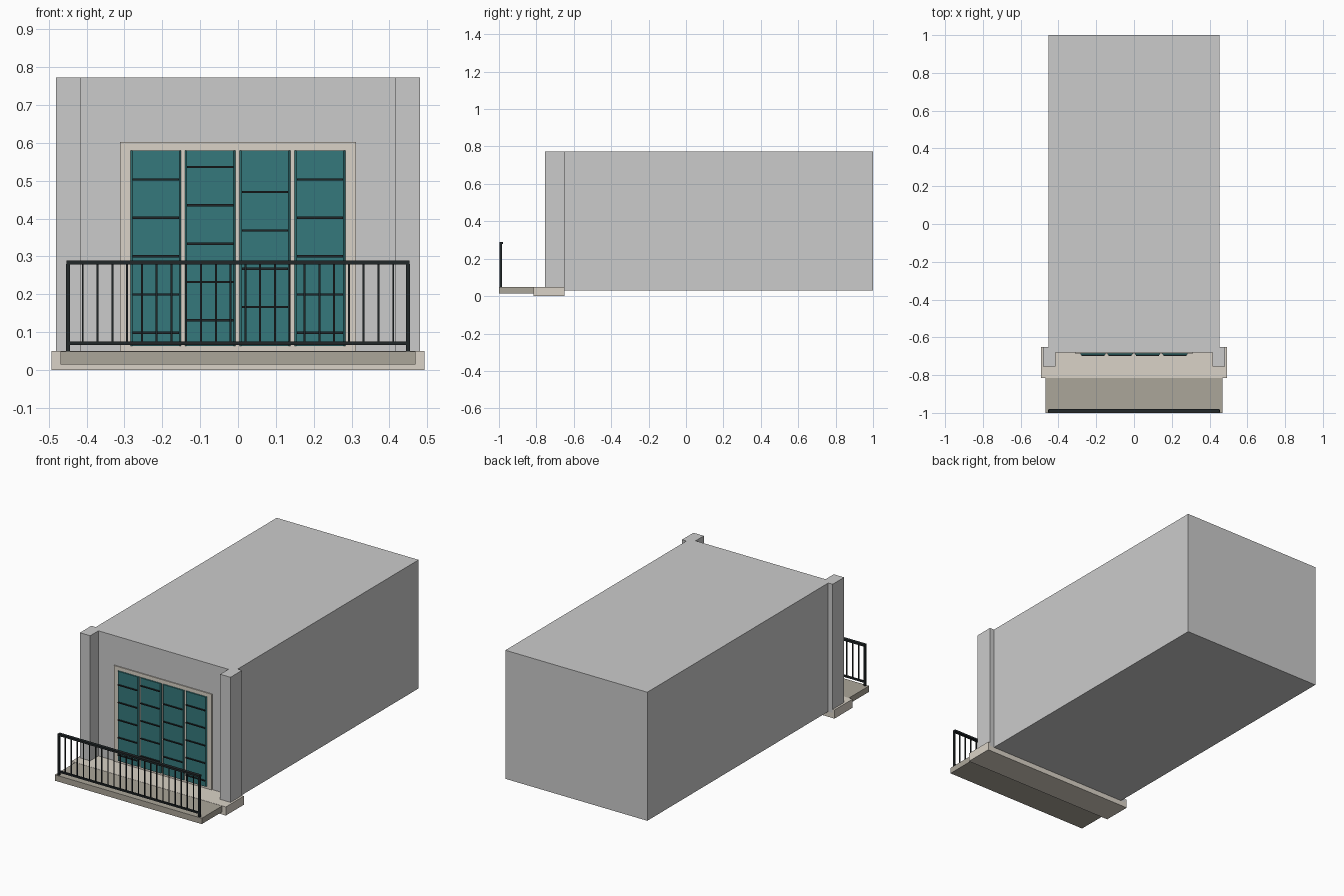
import bpy, bmesh

if "Cube" in bpy.data.objects:
    bpy.data.objects.remove(bpy.data.objects["Cube"])


def material(name, rgb):
    m = bpy.data.materials.new(name)
    m.diffuse_color = (*rgb, 1)
    m.use_nodes = True
    m.node_tree.nodes["Principled BSDF"].inputs["Base Color"].default_value = m.diffuse_color
    return m


STONE = material("light_stone", (0.70, 0.65, 0.57))
FLOOR = material("dark_stone", (0.41, 0.38, 0.32))
TEAL = material("teal_glass", (0.035, 0.19, 0.20))
IRON = material("dark_iron", (0.015, 0.02, 0.022))


def prism(name, plan, z0, z1, mat=None):
    """Extrude a plan outline from z0 to z1."""
    bm = bmesh.new()
    face = bm.faces.new([bm.verts.new((x, y, z0)) for x, y in plan])
    ext = bmesh.ops.extrude_face_region(bm, geom=[face])
    verts = [v for v in ext["geom"] if isinstance(v, bmesh.types.BMVert)]
    bmesh.ops.translate(bm, verts=verts, vec=(0, 0, z1 - z0))
    bmesh.ops.recalc_face_normals(bm, faces=bm.faces)
    me = bpy.data.meshes.new(name)
    bm.to_mesh(me)
    bm.free()
    if mat:
        me.materials.append(mat)
    ob = bpy.data.objects.new(name, me)
    bpy.context.collection.objects.link(ob)
    return ob


def box(name, x, y, z, mat=None):
    plan = [(x[0], y[0]), (x[1], y[0]), (x[1], y[1]), (x[0], y[1])]
    return prism(name, plan, z[0], z[1], mat)


# Room block with a projecting pilaster at each front corner
half = [(0.415, -0.68), (0.415, -0.755), (0.481, -0.755),
        (0.481, -0.65), (0.453, -0.65), (0.453, 1.0)]
prism("room_walls", half + [(-x, y) for x, y in reversed(half)], 0.03, 0.772)

# Threshold and balcony slabs
box("threshold_slab", (-0.493, 0.493), (-0.815, -0.65), (0, 0.05), STONE)
box("balcony_slab", (-0.469, 0.469), (-1.0, -0.815), (0.015, 0.049), FLOOR)

# Door surround
box("door_frame", (-0.312, 0.312), (-0.686, -0.675), (0.05, 0.602), STONE)

# Four door leaves with staggered crossbars
STEP = 0.1013
leaves = [(-0.217, 0.098), (-0.0735, 0.131), (0.0715, 0.166), (0.2165, 0.098)]
for i, (cx, first) in enumerate(leaves, 1):
    w, n = 0.067, 0.062
    plan = [(cx - w, -0.684), (cx - w, -0.689), (cx - n, -0.694),
            (cx + n, -0.694), (cx + w, -0.689), (cx + w, -0.684)]
    prism(f"door_leaf_{i}", plan, 0.063, 0.58, TEAL)
    z = first
    while z < 0.55 and z - first < 4.5 * STEP:
        box(f"leaf_{i}_crossbar", (cx - 0.061, cx + 0.061), (-0.700, -0.692),
            (z - 0.003, z + 0.003), IRON)
        z += STEP

# Balcony railing: rails, end posts and balusters
box("top_rail", (-0.453, 0.453), (-0.998, -0.979), (0.278, 0.289), IRON)
box("bottom_rail", (-0.449, 0.449), (-0.996, -0.985), (0.066, 0.075), IRON)
for s in (-1, 1):
    box("railing_post", (s * 0.449 - 0.005, s * 0.449 + 0.005),
        (-0.997, -0.985), (0.047, 0.28), IRON)
for i in range(1, 23):
    x = -0.449 + 0.898 * i / 23
    box("baluster", (x - 0.0025, x + 0.0025), (-0.9935, -0.9885),
        (0.07, 0.282), IRON)
